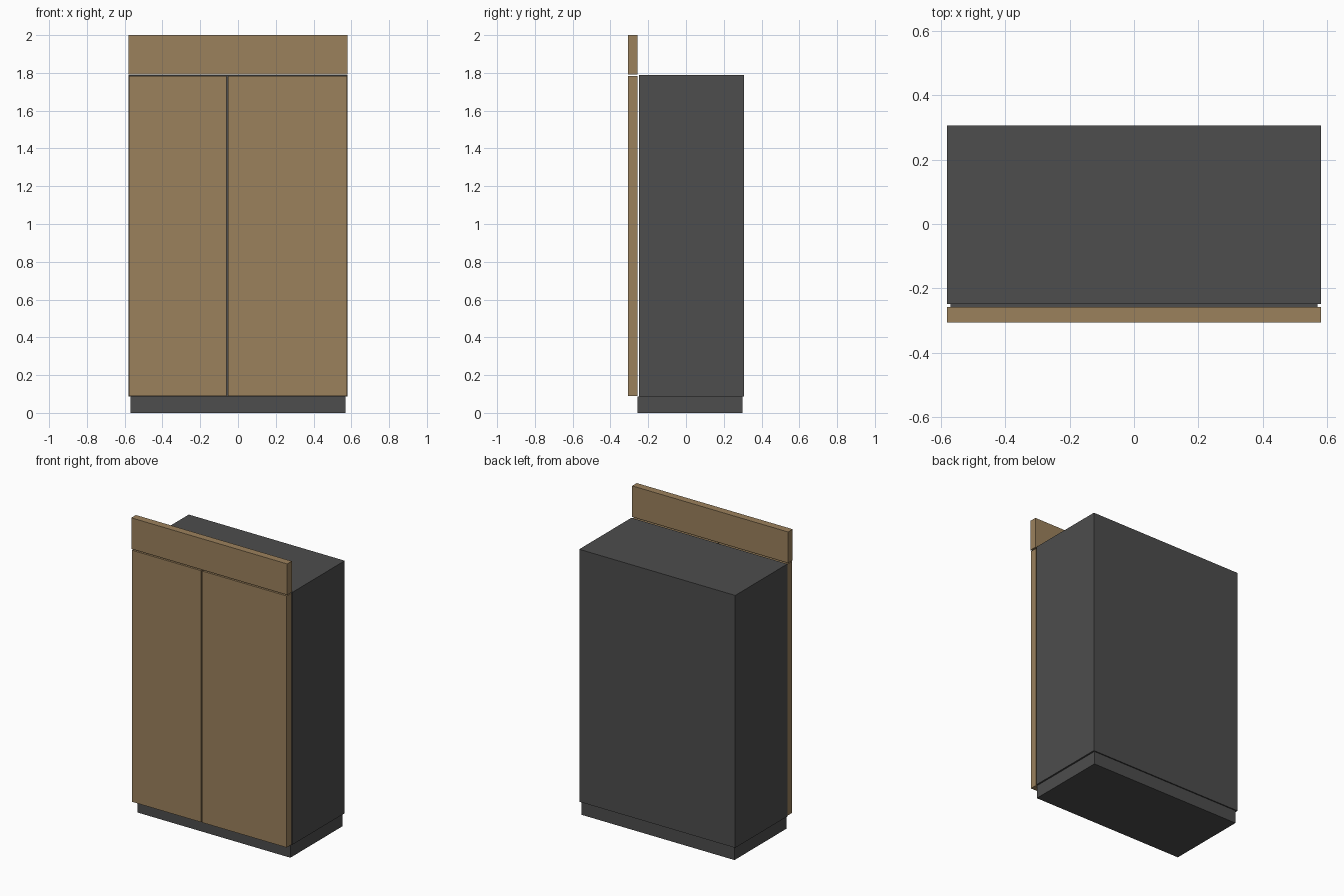
import bpy

if "Cube" in bpy.data.objects:
    bpy.data.objects.remove(bpy.data.objects["Cube"])


def material(name, rgb):
    m = bpy.data.materials.new(name)
    m.diffuse_color = (*rgb, 1.0)
    m.use_nodes = True
    m.node_tree.nodes["Principled BSDF"].inputs["Base Color"].default_value = m.diffuse_color
    return m


wood = material("tan wood", (0.33, 0.22, 0.108))
dark = material("dark grey", (0.074, 0.074, 0.074))


def box(name, x, y, z, mat):
    """Box given by its (min, max) range on each axis."""
    bpy.ops.mesh.primitive_cube_add(size=1)
    ob = bpy.context.object
    ob.name = name
    for v in ob.data.vertices:
        v.co = [r[0] if c < 0 else r[1] for c, r in zip(v.co, (x, y, z))]
    ob.data.materials.append(mat)
    return ob


FRONT = (-0.306, -0.257)  # depth of all front panels

# Carcass and recessed plinth
box("cabinet_body", (-0.581, 0.581), (-0.249, 0.306), (0.088, 1.788), dark)
box("plinth", (-0.57, 0.57), (-0.257, 0.298), (0.0, 0.088), dark)

# Two unequal doors with a narrow gap between them
for name, x in (("left_door", (-0.577, -0.061)), ("right_door", (-0.053, 0.577))):
    box(name, x, FRONT, (0.089, 1.783), wood)

# Filler panel above the doors
box("top_panel", (-0.581, 0.581), FRONT, (1.791, 2.0), wood)
